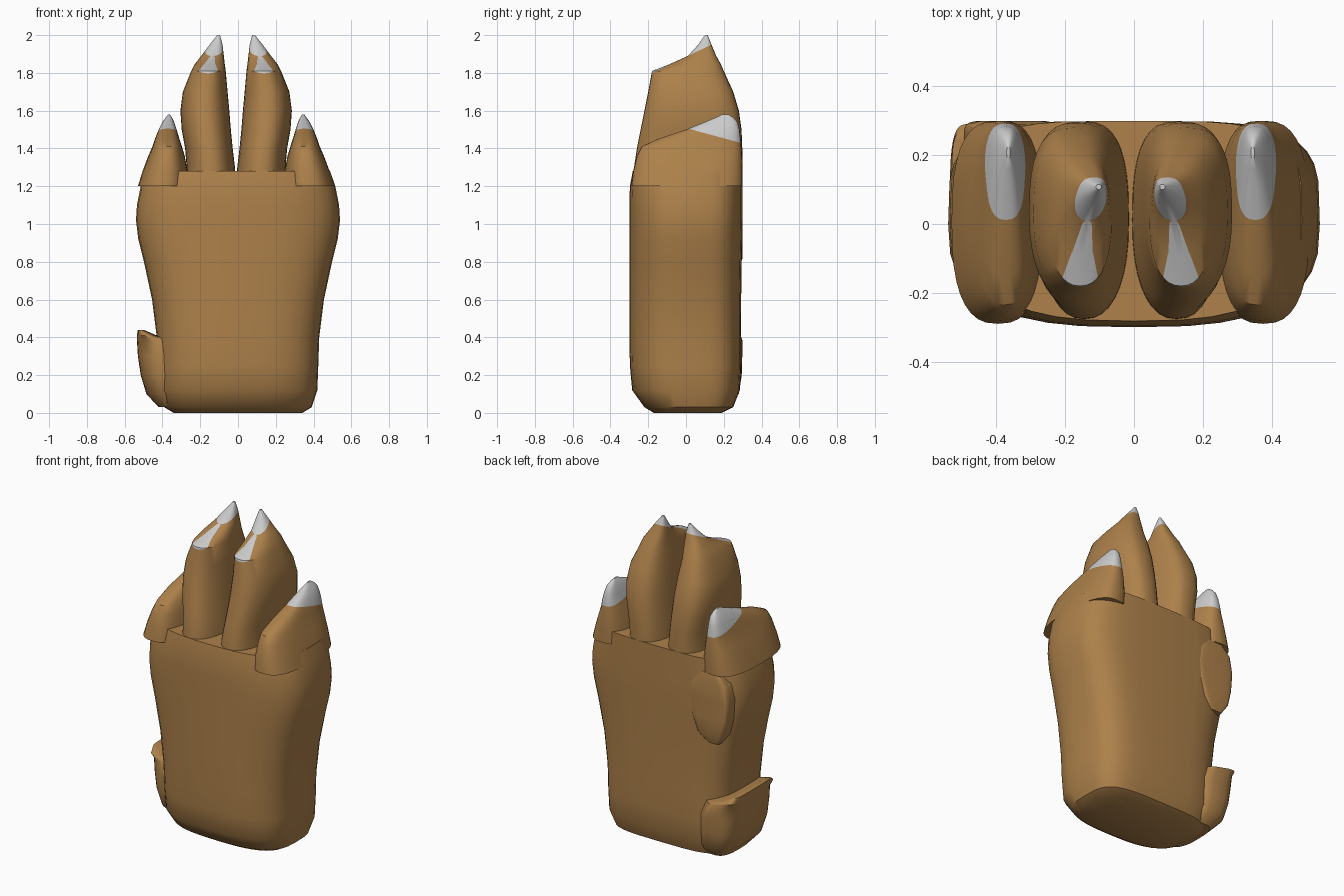
import bpy, bmesh, math
from mathutils import Vector

if "Cube" in bpy.data.objects:
    bpy.data.objects.remove(bpy.data.objects["Cube"])

fur = bpy.data.materials.new("brown_fur")
fur.diffuse_color = (0.42, 0.22, 0.07, 1)
fur.use_nodes = True
fur.node_tree.nodes["Principled BSDF"].inputs["Base Color"].default_value = fur.diffuse_color


def ring(x0, x1, y0, y1, z, front, back, n=36):
    """Rounded section with its own squareness at the front and back."""
    cx, cy, rx, ry = (x0 + x1) / 2, (y0 + y1) / 2, (x1 - x0) / 2, (y1 - y0) / 2
    pts = []
    for i in range(n):
        a = 2 * math.pi * i / n
        c, s = math.cos(a), math.sin(a)
        e = 2 / (back if s > 0 else front)
        pts.append((cx + rx * math.copysign(abs(c) ** e, c),
                    cy + ry * math.copysign(abs(s) ** e, s), z))
    return pts


def loft(name, sections, front=2.5, back=3.0, side=0, cut=None, keep_top=False, mat=fur):
    """Skin sections (z, x0, x1, y0, y1); side mirrors, cut trims at a plane."""
    bm = bmesh.new()
    rings = []
    for z, x0, x1, y0, y1 in sections:
        pts = ring(x0, x1, y0, y1, z, front, back)
        if side:
            pts = [(-0.01 + side * x, y, z) for x, y, z in pts]
        rings.append([bm.verts.new(p) for p in pts])
    n = len(rings[0])
    for a, b in zip(rings, rings[1:]):
        for i in range(n):
            j = (i + 1) % n
            bm.faces.new((a[i], a[j], b[j], b[i]))
    bm.faces.new(rings[0][::-1])
    bm.faces.new(rings[-1])
    bmesh.ops.recalc_face_normals(bm, faces=bm.faces)
    if cut:
        z, slope = cut
        bmesh.ops.bisect_plane(bm, geom=bm.verts[:] + bm.edges[:] + bm.faces[:],
                               plane_co=Vector((0, 0, z)),
                               plane_no=Vector((0, -slope, 1)).normalized(),
                               clear_inner=keep_top, clear_outer=not keep_top)
    me = bpy.data.meshes.new(name)
    bm.to_mesh(me)
    bm.free()
    me.shade_smooth()
    me.set_sharp_from_angle(angle=math.radians(35))
    if mat:
        me.materials.append(mat)
    ob = bpy.data.objects.new(name, me)
    bpy.context.collection.objects.link(ob)
    return ob


# Palm, widening from the wrist to the knuckles
palm = [(0.0, .34, -.17, .19), (.03, .39, -.22, .25), (.12, .42, -.285, .285),
        (.25, .425, -.297, .292), (.4, .43, -.3, .292), (.6, .455, -.3, .292),
        (.8, .498, -.3, .295), (.92, .528, -.3, .298), (1.02, .54, -.3, .3),
        (1.1, .535, -.3, .3), (1.2, .515, -.297, .3), (1.28, .488, -.282, .3)]
loft("palm", [(z, -w, w, a, b) for z, w, a, b in palm], 2.8, 4.0)

# Fingers and claws, mirrored about the middle gap
inner = [(1.2, .0, .27, -.28, .298), (1.3, .006, .262, -.275, .298),
         (1.4, .018, .27, -.26, .298), (1.5, .028, .288, -.24, .294),
         (1.6, .036, .295, -.22, .28), (1.7, .045, .282, -.2, .25),
         (1.81, .055, .238, -.18, .2), (1.845, .06, .22, -.09, .185),
         (1.89, .065, .185, .01, .16), (1.95, .072, .14, .065, .135),
         (2.0, .085, .1, .1, .115)]
outer = [(1.2, .25, .52, -.29, .3), (1.28, .257, .495, -.28, .3),
         (1.36, .272, .465, -.26, .297), (1.41, .287, .443, -.235, .294),
         (1.45, .3, .43, -.15, .29), (1.5, .315, .41, .0, .283),
         (1.54, .328, .39, .1, .272), (1.565, .34, .372, .16, .25),
         (1.58, .35, .36, .19, .225)]
for side, word in ((-1, "left"), (1, "right")):
    for part, secs, cut, sq in (("inner", inner, (1.885, .48), 2.3),
                                ("outer", outer, (1.508, -.27), 2.6)):
        loft(f"{part}_finger_{word}", secs, sq, 2.7, side, cut)
        loft(f"{part}_claw_{word}", secs, sq, 2.7, side, cut, True, None)

# Thumb stub at the lower left, with its sloping top lip
thumb = [(.03, -.42, -.25, -.1, .22), (.1, -.485, -.25, -.15, .28),
         (.2, -.515, -.25, -.17, .295), (.3, -.53, -.25, -.17, .298),
         (.385, -.535, -.3, -.16, .298), (.41, -.535, -.43, -.15, .29),
         (.44, -.53, -.5, -.1, .25)]
loft("thumb_stub", thumb, 2.6, 3.2)

# Flat-faced pad at the back left below the outer finger
pad = [(.76, -.42, -.34, .12, .28), (.82, -.46, -.28, .1, .3),
       (.92, -.485, -.24, .1, .3), (1.04, -.495, -.22, .1, .3),
       (1.14, -.475, -.24, .1, .3), (1.2, -.42, -.3, .12, .29)]
loft("palm_pad", pad, 2.5, 8.0)
